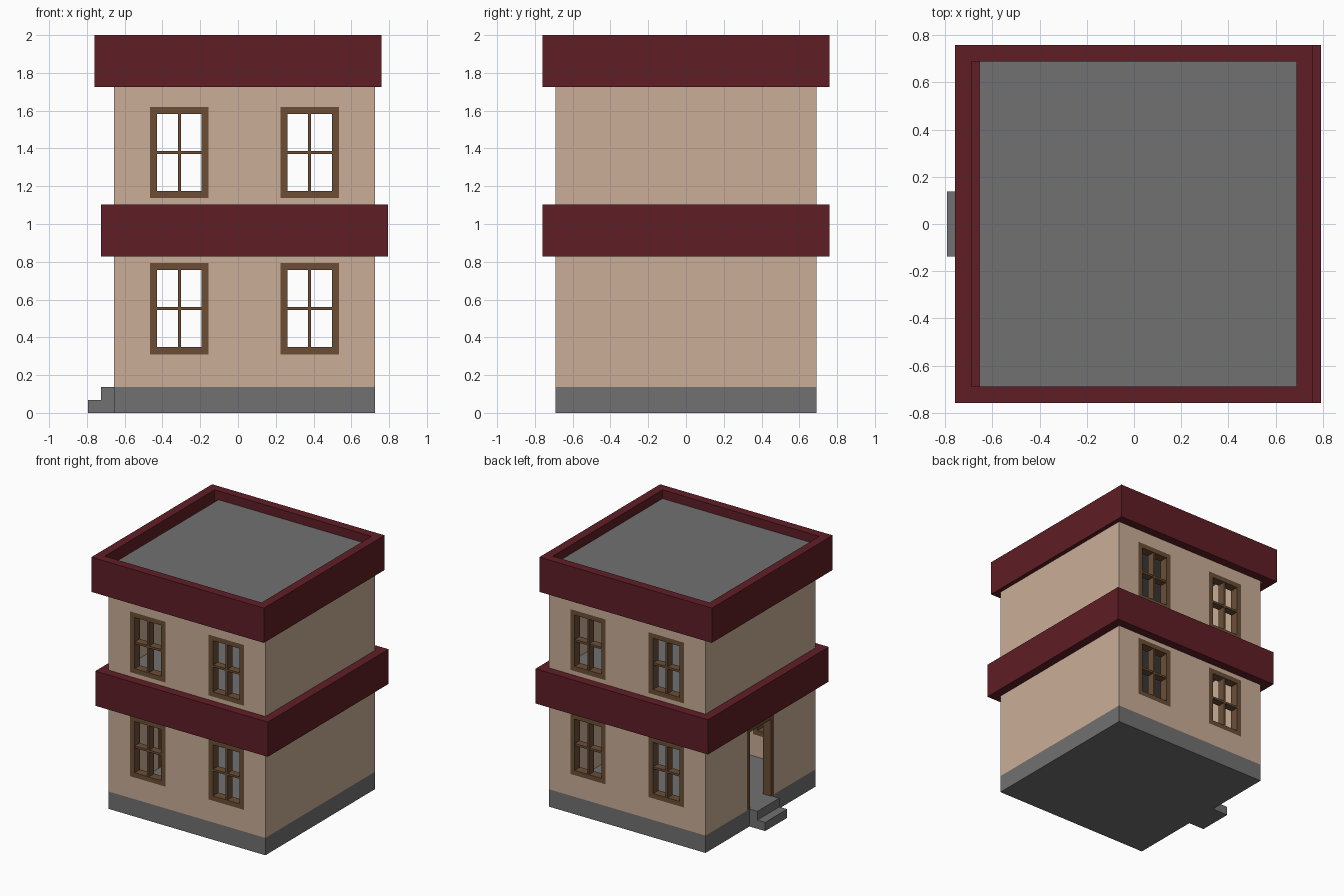
import bpy, bmesh
from mathutils import Matrix, Vector
from math import radians

if "Cube" in bpy.data.objects:
    bpy.data.objects.remove(bpy.data.objects["Cube"])

U = 2 / 29          # design module; all sizes below are in modules


def material(name, rgb):
    m = bpy.data.materials.new(name)
    m.diffuse_color = (*rgb, 1)
    m.use_nodes = True
    m.node_tree.nodes["Principled BSDF"].inputs["Base Color"].default_value = m.diffuse_color
    return m


GREY = material("grey", (0.165, 0.165, 0.165))
BEIGE = material("beige", (0.59, 0.42, 0.31))
RED = material("dark_red", (0.114, 0.013, 0.019))
BROWN = material("brown", (0.147, 0.076, 0.037))


def finish(name, bm, mat=None, matrix=None):
    bmesh.ops.scale(bm, vec=(U, U, U), verts=bm.verts)
    if matrix:
        bmesh.ops.transform(bm, matrix=matrix, verts=bm.verts)
    bmesh.ops.recalc_face_normals(bm, faces=bm.faces)
    me = bpy.data.meshes.new(name)
    bm.to_mesh(me)
    bm.free()
    ob = bpy.data.objects.new(name, me)
    bpy.context.collection.objects.link(ob)
    if mat:
        me.materials.append(mat)
    return ob


def add_box(bm, x0, x1, y0, y1, z0, z1):
    size = Matrix.Diagonal((x1 - x0, y1 - y0, z1 - z0, 1))
    mid = Vector(((x0 + x1) / 2, (y0 + y1) / 2, (z0 + z1) / 2))
    bmesh.ops.create_cube(bm, size=1, matrix=Matrix.Translation(mid) @ size)


def box(name, dims, mat=None):
    bm = bmesh.new()
    add_box(bm, *dims)
    return finish(name, bm, mat)


def add_ring(bm, outer, inner, z0, z1):
    """Mitred rectangular ring; outer and inner are (x0, x1, y0, y1)."""
    def loop(r, z):
        x0, x1, y0, y1 = r
        return [bm.verts.new(p) for p in
                ((x0, y0, z), (x1, y0, z), (x1, y1, z), (x0, y1, z))]
    loops = [loop(outer, z0), loop(outer, z1), loop(inner, z1), loop(inner, z0)]
    for a, b in zip(loops, loops[1:] + loops[:1]):
        for i in range(4):
            j = (i + 1) % 4
            bm.faces.new((a[i], a[j], b[j], b[i]))


def ring(name, outer, inner, z0, z1, mat):
    bm = bmesh.new()
    add_ring(bm, outer, inner, z0, z1)
    return finish(name, bm, mat)


def extruded(name, points, y0, y1, mat, swap=False):
    """Extrude an (a, z) outline along y, or along x when swap is set."""
    bm = bmesh.new()
    f = bm.faces.new([bm.verts.new((y0, a, z) if swap else (a, y0, z)) for a, z in points])
    new = bmesh.ops.extrude_face_region(bm, geom=[f])["geom"]
    d = y1 - y0
    bmesh.ops.translate(bm, vec=(d, 0, 0) if swap else (0, d, 0),
                        verts=[v for v in new if isinstance(v, bmesh.types.BMVert)])
    return finish(name, bm, mat)


# Plinth, floors and roof
BODY = (-9.5, 10.5, -10, 10)
INSIDE = (-8.5, 9.5, -9, 9)
box("plinth", (*BODY, 0, 2), GREY)
box("upper_floor", (*INSIDE, 15, 16), GREY)
box("roof", (*BODY, 27, 28), GREY)

# Entrance steps
extruded("entrance_steps", [(-9.5, 0), (-9.5, 2), (-10.5, 2), (-10.5, 1),
                            (-11.5, 1), (-11.5, 0)], -2, 2, GREY)

# Hollow walls with openings
walls = ring("walls", BODY, INSIDE, 2, 27, BEIGE)
W, H, F = 2.25, 3.5, 0.55      # window half width, half height, frame width
D, DT = 2.45, 11.4             # door half width, door top
COLS, ROWS = (-4.5, 5.5), (8, 20)
bm = bmesh.new()
for cx in COLS:
    for cz in ROWS:
        add_box(bm, cx - W, cx + W, -12, 12, cz - H, cz + H)
add_box(bm, -12, -8.75 + 0.5, -D, D, 1, DT)
cutter = finish("opening_cutter", bm)
cutter.hide_render = True
mod = walls.modifiers.new("openings", "BOOLEAN")
mod.operation, mod.solver, mod.object = "DIFFERENCE", "EXACT", cutter
bpy.context.view_layer.objects.active = walls
bpy.ops.object.modifier_apply(modifier=mod.name)
bpy.data.objects.remove(cutter)

# Window frames with crossed glazing bars, front and back
upright = Matrix.Rotation(radians(90), 4, "X")
for side, cy in (("front", -9.5), ("back", 9.5)):
    for cx in COLS:
        for cz in ROWS:
            w, h, b = W - F, H - F, 0.12
            bm = bmesh.new()
            add_ring(bm, (-W, W, -H, H), (-w, w, -h, h), -0.5, 0.5)
            add_box(bm, -b, b, -h, h, -0.45, 0.45)
            add_box(bm, -w, w, -b, b, -0.44, 0.44)
            place = Matrix.Translation(Vector((cx, cy, cz)) * U) @ upright
            finish(side + "_window", bm, BROWN, place)

# Door frame
d = D - F
extruded("door_frame", [(-D, 2), (-D, DT), (D, DT), (D, 2), (d, 2),
                        (d, DT - F), (-d, DT - F), (-d, 2)], -9.5, -8.5, BROWN, True)

# Red bands: storey cornice and roof parapet
ring("storey_band", (-10.5, 11.5, -11, 11), BODY, 12, 16, RED)
ring("roof_parapet", (-11, 11, -11, 11), (-10, 10, -10, 10), 25, 29, RED)
